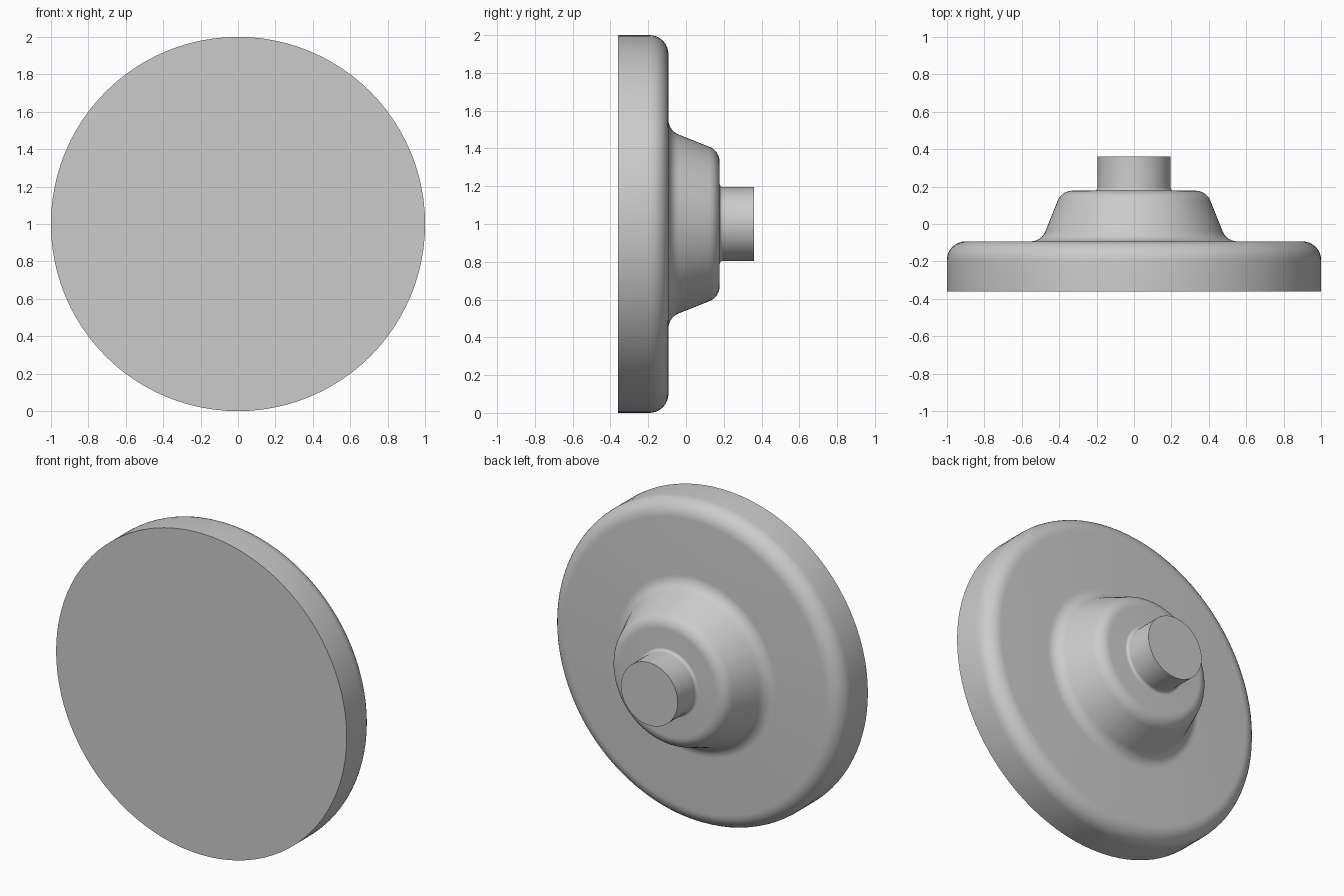
import bpy, bmesh, math
from mathutils import Vector

if "Cube" in bpy.data.objects:
    bpy.data.objects.remove(bpy.data.objects["Cube"])

SEGMENTS = 96

# Profile corners along the axis: (radius, y, fillet radius)
corners = [
    (0.0, -0.36, 0), (1.0, -0.36, 0), (1.0, -0.093, 0.1),   # disc
    (0.495, -0.093, 0.085), (0.387, 0.178, 0.085),          # tapered hub
    (0.195, 0.178, 0.018), (0.195, 0.36, 0), (0.0, 0.36, 0),  # shaft
]


def rounded(points, steps=8):
    """Replace each corner that has a radius with a tangent arc."""
    out = []
    for i, (r, y, rad) in enumerate(points):
        p = Vector((r, y))
        if not rad:
            out.append(p)
            continue
        a = (Vector(points[i - 1][:2]) - p).normalized()
        b = (Vector(points[i + 1][:2]) - p).normalized()
        half = a.angle(b) / 2
        centre = p + (a + b).normalized() * rad / math.sin(half)
        start = p + a * rad / math.tan(half) - centre
        end = p + b * rad / math.tan(half) - centre
        sweep = math.pi - 2 * half
        for k in range(steps + 1):
            t = k / steps
            v = (start * math.sin((1 - t) * sweep) + end * math.sin(t * sweep)) / math.sin(sweep)
            out.append(centre + v)
    return out


# Turned body: spin the profile about the y axis
bm = bmesh.new()
rings = []
for r, y in rounded(corners)[1:-1]:
    rings.append([bm.verts.new((r * math.cos(2 * math.pi * s / SEGMENTS), y,
                                1 + r * math.sin(2 * math.pi * s / SEGMENTS)))
                  for s in range(SEGMENTS)])
for lower, upper in zip(rings, rings[1:]):
    for s in range(SEGMENTS):
        n = (s + 1) % SEGMENTS
        bm.faces.new((lower[s], lower[n], upper[n], upper[s]))
bm.faces.new(rings[0])    # flat front
bm.faces.new(rings[-1])   # shaft end
bmesh.ops.recalc_face_normals(bm, faces=bm.faces)
mesh = bpy.data.meshes.new("flanged_hub")
bm.to_mesh(mesh)
bm.free()

body = bpy.data.objects.new("flanged_hub", mesh)
bpy.context.collection.objects.link(body)
grey = bpy.data.materials.new("plain grey")
grey.diffuse_color = (0.6, 0.6, 0.6, 1)
grey.use_nodes = True
grey.node_tree.nodes["Principled BSDF"].inputs["Base Color"].default_value = grey.diffuse_color
mesh.materials.append(grey)

# Smooth curves, crisp rims
bpy.context.view_layer.objects.active = body
body.select_set(True)
bpy.ops.object.shade_smooth_by_angle(angle=math.radians(30))
